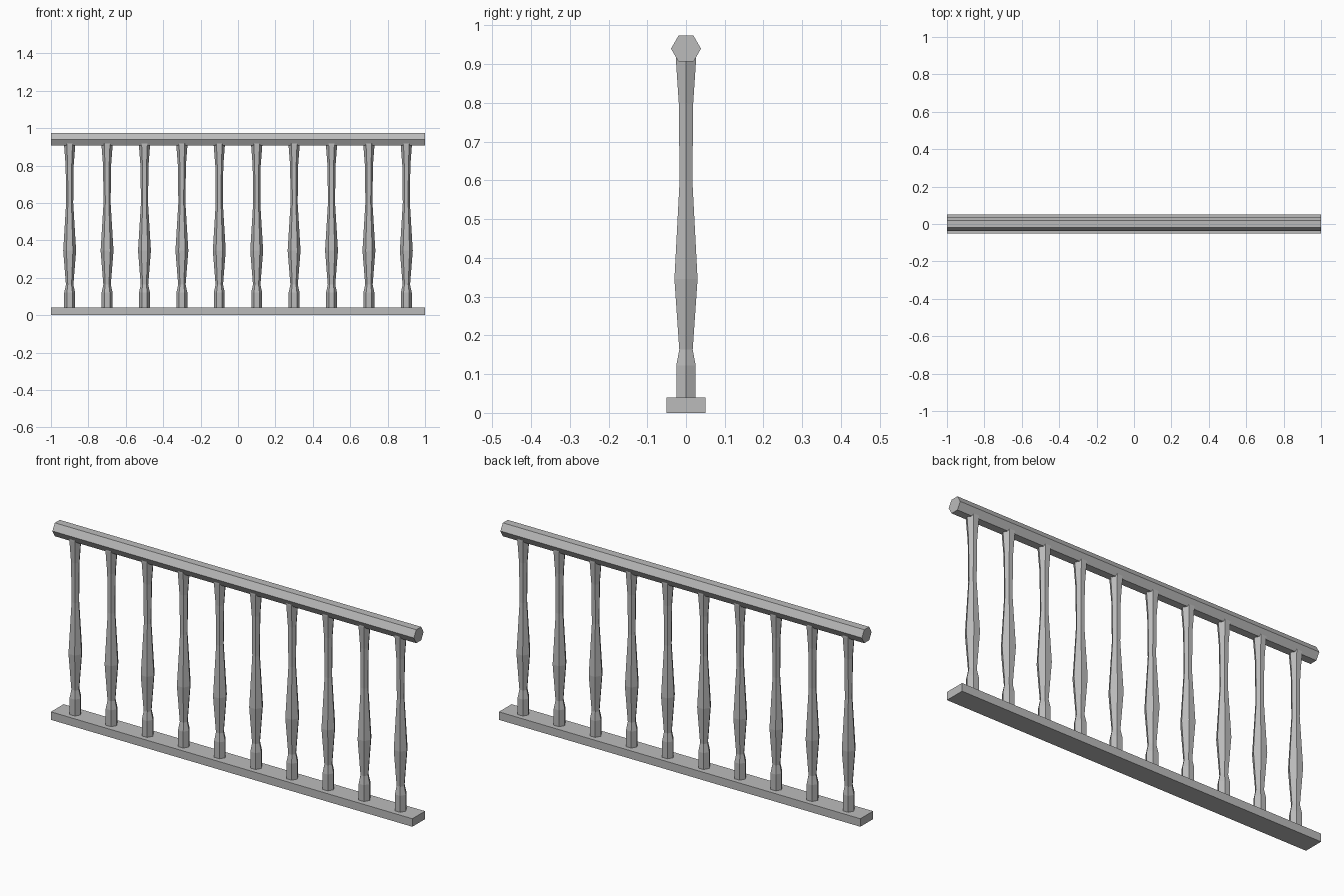
import bpy
import bmesh
import math

cube = bpy.data.objects.get("Cube")
if cube:
    bpy.data.objects.remove(cube, do_unlink=True)

grey = bpy.data.materials.new("stone_grey")
grey.use_nodes = True
colour = (0.5, 0.5, 0.5, 1)
grey.diffuse_color = colour
grey.node_tree.nodes["Principled BSDF"].inputs["Base Color"].default_value = colour


def make_mesh(name, bm):
    bmesh.ops.recalc_face_normals(bm, faces=bm.faces)
    mesh = bpy.data.meshes.new(name)
    bm.to_mesh(mesh)
    bm.free()
    mesh.materials.append(grey)
    return mesh


def place(name, mesh, location=(0, 0, 0)):
    obj = bpy.data.objects.new(name, mesh)
    obj.location = location
    bpy.context.collection.objects.link(obj)
    return obj


def loft(name, rings):
    """Skin a list of equal-length rings and cap both ends."""
    bm = bmesh.new()
    loops = [[bm.verts.new(p) for p in ring] for ring in rings]
    n = len(loops[0])
    for a, b in zip(loops, loops[1:]):
        for i in range(n):
            j = (i + 1) % n
            bm.faces.new((a[i], a[j], b[j], b[i]))
    bm.faces.new(loops[0][::-1])
    bm.faces.new(loops[-1])
    return make_mesh(name, bm)


def hexagon(radius):
    angles = [math.radians(60 * i) for i in range(6)]
    return [(radius * math.cos(a), radius * math.sin(a)) for a in angles]


# Flat base plinth
bm = bmesh.new()
bmesh.ops.create_cube(bm, size=1)
bmesh.ops.scale(bm, vec=(2, 0.1, 0.04), verts=bm.verts)
place("base_rail", make_mesh("base_rail", bm), (0, 0, 0.02))

# Hexagonal handrail, flat on top and underneath
rail_rings = [[(x, u, v) for u, v in hexagon(0.0387)] for x in (-1, 1)]
place("handrail", loft("handrail", rail_rings), (0, 0, 0.94))

# Turned balusters: (radius, height)
profile = [(0.029, 0.035), (0.029, 0.122), (0.02, 0.163), (0.0345, 0.345),
           (0.019, 0.6), (0.0215, 0.8), (0.03, 0.91), (0.03, 0.925)]
baluster = loft("baluster", [[(u, v, z) for u, v in hexagon(r)] for r, z in profile])
for i in range(10):
    place(f"baluster_{i + 1}", baluster, (-0.9 + 0.2 * i, 0, 0))
